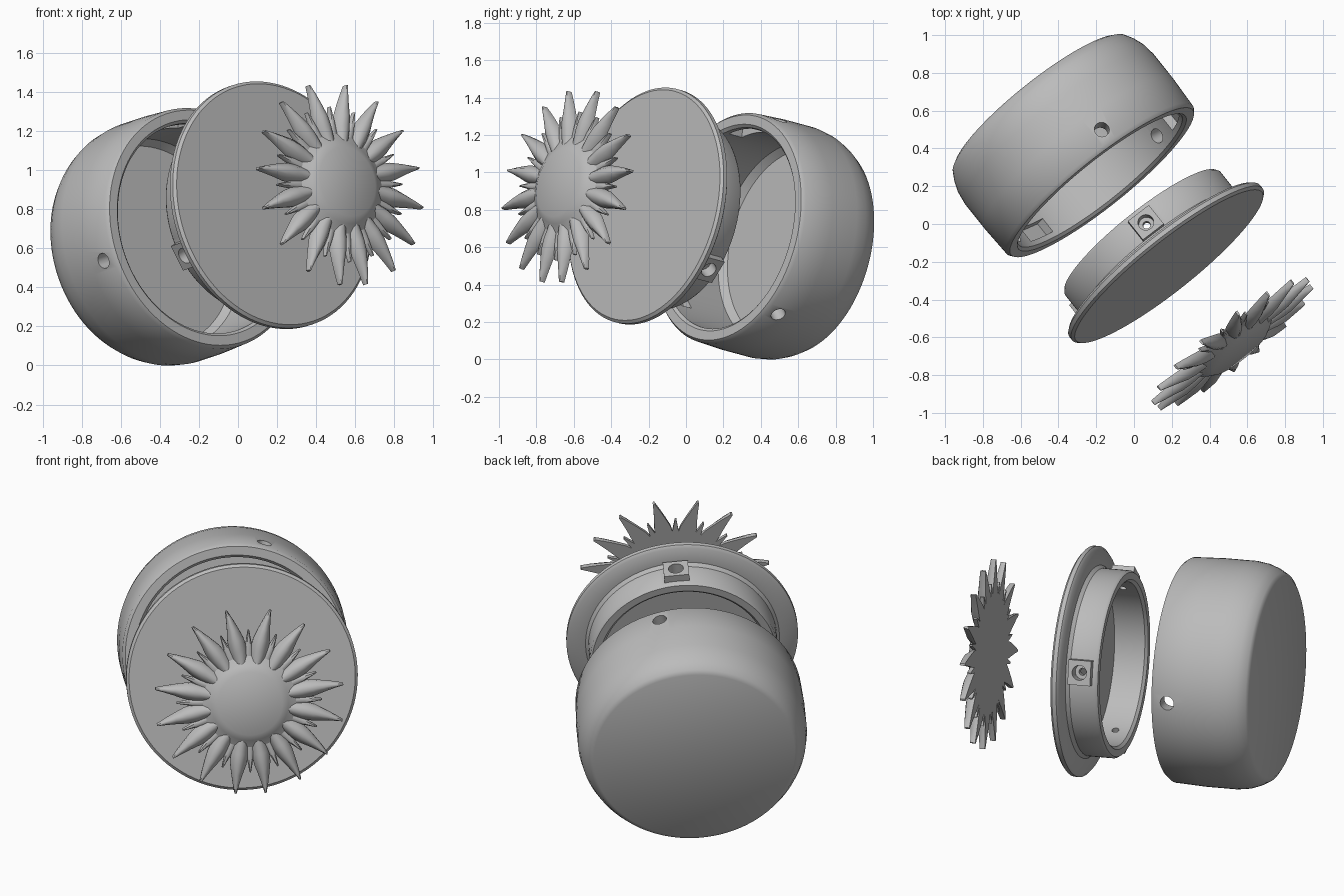
import bpy, bmesh, math
from mathutils import Matrix, Vector

if bpy.data.objects.get("Cube"):
    bpy.data.objects.remove(bpy.data.objects["Cube"])

grey = bpy.data.materials.new("plain_grey")
grey.use_nodes = True
colour = (0.5, 0.5, 0.5, 1)
grey.diffuse_color = colour
grey.node_tree.nodes["Principled BSDF"].inputs["Base Color"].default_value = colour

# Shared tilted axis: local x is sideways, y is upward, z points out of the lid
axis = Vector((0.61, -0.765, 0.207)).normalized()
side = Vector((-axis.y, axis.x, 0)).normalized()
up = axis.cross(side)
TILT = Matrix((side, up, axis)).transposed().to_4x4()


def finish(name, bm, centre):
    bmesh.ops.recalc_face_normals(bm, faces=bm.faces)
    mesh = bpy.data.meshes.new(name)
    bm.to_mesh(mesh)
    bm.free()
    mesh.materials.append(grey)
    ob = bpy.data.objects.new(name, mesh)
    bpy.context.collection.objects.link(ob)
    ob.matrix_world = Matrix.Translation(centre) @ TILT
    return ob


def lathe(bm, profile, steps=96):
    """Revolve (radius, height) points about z; a zero radius becomes a pole."""
    rings = []
    for r, z in profile:
        if r == 0:
            rings.append([bm.verts.new((0, 0, z))] * steps)
        else:
            rings.append([bm.verts.new((r * math.cos(a), r * math.sin(a), z))
                          for a in (math.tau * i / steps for i in range(steps))])
    for lo, hi in zip(rings, rings[1:]):
        for i in range(steps):
            j = (i + 1) % steps
            bm.faces.new(dict.fromkeys((lo[i], lo[j], hi[j], hi[i])))


def turn(degrees):
    """Angle clockwise from the top, carrying local +y outward."""
    return Matrix.Rotation(-math.radians(degrees), 4, "Z")


def boxes(bm, start, radius, height, size):
    for k in range(3):
        m = turn(start + 120 * k) @ Matrix.Translation((0, radius, height))
        bmesh.ops.create_cube(bm, size=1, matrix=m @ Matrix.Diagonal((*size, 1)))


def drills(bm, start, radius, height, bore, length):
    for k in range(3):
        m = turn(start + 120 * k) @ Matrix.Translation((0, radius, height))
        bmesh.ops.create_cone(bm, cap_ends=True, segments=20, radius1=bore, radius2=bore,
                              depth=length, matrix=m @ Matrix.Rotation(math.pi / 2, 4, "X"))


def combine(ob, operation, bm):
    """Apply a boolean with a temporary helper mesh."""
    tool = finish("helper", bm, ob.matrix_world.translation.copy())
    tool.hide_render = True
    mod = ob.modifiers.new("combine", "BOOLEAN")
    mod.operation, mod.object, mod.solver = operation, tool, "EXACT"
    graph = bpy.context.evaluated_depsgraph_get()
    mesh = bpy.data.meshes.new_from_object(ob.evaluated_get(graph))
    ob.modifiers.clear()
    ob.data = mesh
    bpy.data.objects.remove(tool)


def smooth(ob, angle):
    bpy.ops.object.select_all(action="DESELECT")
    ob.select_set(True)
    bpy.context.view_layer.objects.active = ob
    bpy.ops.object.shade_smooth_by_angle(angle=math.radians(angle))


# Round container, open toward the lid
bm = bmesh.new()
lathe(bm, [(0, -0.55), (0.56, -0.55), (0.585, -0.535), (0.61, -0.49), (0.628, -0.44),
           (0.638, -0.37), (0.638, -0.2), (0.63, -0.02), (0.615, 0), (0.565, 0),
           (0.55, -0.015), (0.55, -0.40), (0.52, -0.44), (0, -0.44)])
container = finish("container", bm, (-0.17, 0.22, 0.705))
bm = bmesh.new()
drills(bm, 16, 0.6, -0.095, 0.04, 0.2)
combine(container, "DIFFERENCE", bm)
# Locking pockets inside the rim
bm = bmesh.new()
boxes(bm, -8, 0.55, -0.09, (0.2, 0.08, 0.09))
combine(container, "DIFFERENCE", bm)
smooth(container, 35)

# Lid: wide disc with a hollow collar behind it
bm = bmesh.new()
lathe(bm, [(0, 0.025), (0.63, 0.025), (0.645, 0.012), (0.645, -0.012), (0.63, -0.025),
           (0.54, -0.035), (0.525, -0.055), (0.525, -0.2), (0.515, -0.215), (0.475, -0.215),
           (0.46, -0.2), (0.46, -0.025), (0, -0.025)])
lid = finish("lid", bm, (0.17, -0.205, 0.82))
# Square bosses on the collar, each with a screw hole
bm = bmesh.new()
boxes(bm, 5, 0.525, -0.12, (0.14, 0.08, 0.13))
combine(lid, "UNION", bm)
bm = bmesh.new()
drills(bm, 5, 0.55, -0.12, 0.042, 0.1)
combine(lid, "DIFFERENCE", bm)
bm = bmesh.new()
drills(bm, 5, 0.5, -0.12, 0.02, 0.2)
combine(lid, "DIFFERENCE", bm)
smooth(lid, 35)

# Sunburst: raised centre and thin web
SUN = (0.53, -0.645, 0.93)
bm = bmesh.new()
lathe(bm, [(0, -0.03), (0.29, -0.03), (0.30, -0.015), (0.26, 0.0), (0.215, 0.03),
           (0.18, 0.05), (0, 0.055)], 64)
smooth(finish("sun_centre", bm, SUN), 40)


def ray(bm, degrees, stations, hook):
    """Ridged flame along +y from (radius, half width, ridge height), tip bent sideways."""
    m = turn(degrees)
    rows = []
    first, last = stations[0][0], stations[-1][0]
    for r, w, h in stations:
        x = hook * ((r - first) / (last - first)) ** 3
        shape = [(-w, -0.03), (-w, -0.012), (-w * 0.5, h * 0.7), (0, h),
                 (w * 0.5, h * 0.7), (w, -0.012), (w, -0.03)]
        rows.append([bm.verts.new(m @ Vector((x + px, r, pz))) for px, pz in shape])
    n = len(rows[0])
    for a, b in zip(rows, rows[1:]):
        for i in range(n):
            j = (i + 1) % n
            bm.faces.new((a[i], a[j], b[j], b[i]))
    bm.faces.new(rows[0])
    bm.faces.new(rows[-1])


# Sixteen long flames with short spikes between them
LONG = [(0.17, 0.03, 0.03), (0.24, 0.043, 0.025), (0.30, 0.05, 0.03), (0.36, 0.046, 0.03),
        (0.42, 0.032, 0.02), (0.48, 0.018, 0.01), (0.53, 0.006, 0.0)]
SHORT = [(0.24, 0.03, 0.0), (0.31, 0.02, 0.0), (0.37, 0.01, -0.005), (0.405, 0.004, -0.01)]
long_bm, short_bm = bmesh.new(), bmesh.new()
for k in range(16):
    angle = 360 * (k + 0.5) / 16
    ray(long_bm, angle, LONG, 0.02 if k < 8 else -0.02)
    ray(short_bm, angle + 360 / 32, SHORT, 0)
smooth(finish("sun_long_rays", long_bm, SUN), 45)
smooth(finish("sun_short_rays", short_bm, SUN), 45)
